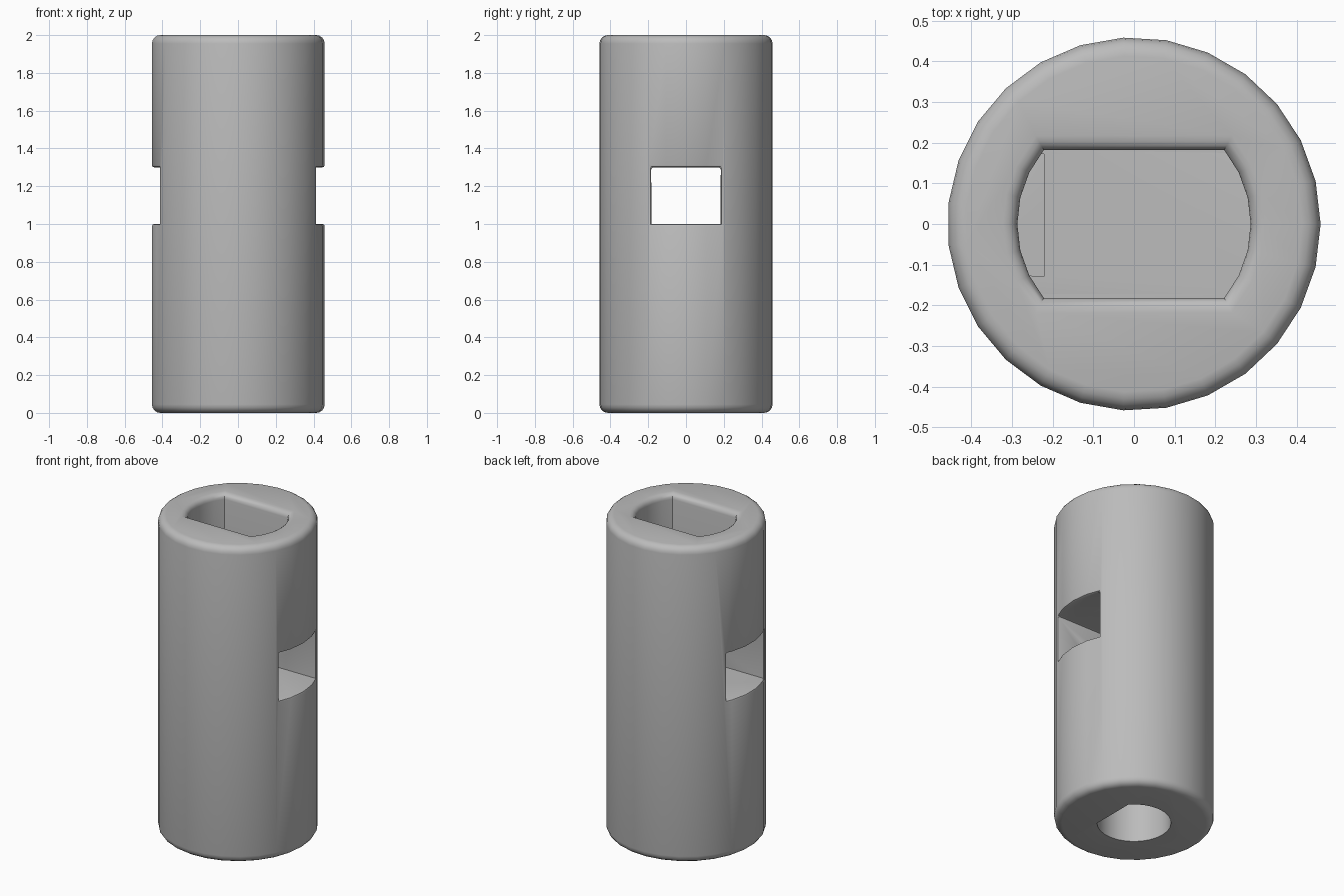
import bpy, bmesh, math

if "Cube" in bpy.data.objects:
    bpy.data.objects.remove(bpy.data.objects["Cube"])

RADIUS, HEIGHT, SIDES = 0.459, 2.0, 27
SLOT_LOW, SLOT_HIGH, SLOT_HALF = 1.0, 1.3, 0.184


def arc(radius, start, end, steps):
    return [(radius * math.cos(start + (end - start) * i / steps),
             radius * math.sin(start + (end - start) * i / steps))
            for i in range(steps + 1)]


def prism(name, outline, low, high):
    """Upright solid with the given outline."""
    bm = bmesh.new()
    base = bm.faces.new([bm.verts.new((x, y, low)) for x, y in outline])
    top = bmesh.ops.extrude_face_region(bm, geom=[base])["geom"]
    verts = [v for v in top if isinstance(v, bmesh.types.BMVert)]
    bmesh.ops.translate(bm, verts=verts, vec=(0, 0, high - low))
    bmesh.ops.recalc_face_normals(bm, faces=bm.faces[:])
    mesh = bpy.data.meshes.new(name)
    bm.to_mesh(mesh)
    bm.free()
    obj = bpy.data.objects.new(name, mesh)
    bpy.context.collection.objects.link(obj)
    return obj


def round_edges(obj, rule, size, segments):
    """Bevel the sharp edges that satisfy the rule."""
    bm = bmesh.new()
    bm.from_mesh(obj.data)
    bmesh.ops.remove_doubles(bm, verts=bm.verts[:], dist=0.0002)
    edges = [e for e in bm.edges if len(e.link_faces) == 2
             and e.calc_face_angle(0) > 0.7 and all(rule(v.co) for v in e.verts)]
    bmesh.ops.bevel(bm, geom=edges, offset=size, segments=segments,
                    profile=0.5, affect='EDGES', clamp_overlap=True)
    bm.to_mesh(obj.data)
    bm.free()


# Outer sleeve with rounded rims
sleeve = prism("coupling_sleeve", arc(RADIUS, 0, math.tau, SIDES)[:-1], 0, HEIGHT)
round_edges(sleeve, lambda p: p.z < 0.01 or p.z > HEIGHT - 0.01, 0.045, 4)

# Double-flat socket in the top
half = math.asin(0.182 / 0.287)
side = arc(0.287, -half, half, 6)
socket = prism("socket_cutter", side + [(-x, -y) for x, y in side],
               (SLOT_LOW + SLOT_HIGH) / 2, HEIGHT + 0.1)

# Single-flat shaft bore in the bottom
flat = math.acos(0.16 / 0.213)
bore = prism("bore_cutter", arc(0.213, flat, math.tau - flat, 22), -0.1, SLOT_LOW + 0.001)

# Cross slot through both sides
slot = prism("slot_cutter", [(-0.6, -SLOT_HALF), (0.6, -SLOT_HALF),
                             (0.6, SLOT_HALF), (-0.6, SLOT_HALF)], SLOT_LOW, SLOT_HIGH)

for cutter in (slot, socket, bore):
    mod = sleeve.modifiers.new(cutter.name, 'BOOLEAN')
    mod.operation, mod.solver, mod.object = 'DIFFERENCE', 'EXACT', cutter
bpy.context.view_layer.update()
graph = bpy.context.evaluated_depsgraph_get()
cut_mesh = bpy.data.meshes.new_from_object(sleeve.evaluated_get(graph))
sleeve.modifiers.clear()
sleeve.data = cut_mesh
for cutter in (slot, socket, bore):
    bpy.data.objects.remove(cutter)

# Rounded socket mouth and slot lips
round_edges(sleeve, lambda p: p.z > HEIGHT - 0.001 and p.xy.length < 0.3, 0.035, 4)
round_edges(sleeve, lambda p: p.xy.length > 0.4
            and SLOT_LOW - 0.01 < p.z < SLOT_HIGH + 0.01, 0.012, 2)

# Grey finish and smooth shading
grey = bpy.data.materials.new("plain_grey")
grey.use_nodes = True
colour = (0.5, 0.5, 0.5, 1)
grey.diffuse_color = colour
grey.node_tree.nodes["Principled BSDF"].inputs["Base Color"].default_value = colour
sleeve.data.materials.clear()
sleeve.data.materials.append(grey)

bpy.ops.object.select_all(action='DESELECT')
sleeve.select_set(True)
bpy.context.view_layer.objects.active = sleeve
bpy.ops.object.shade_smooth_by_angle(angle=math.radians(35))
